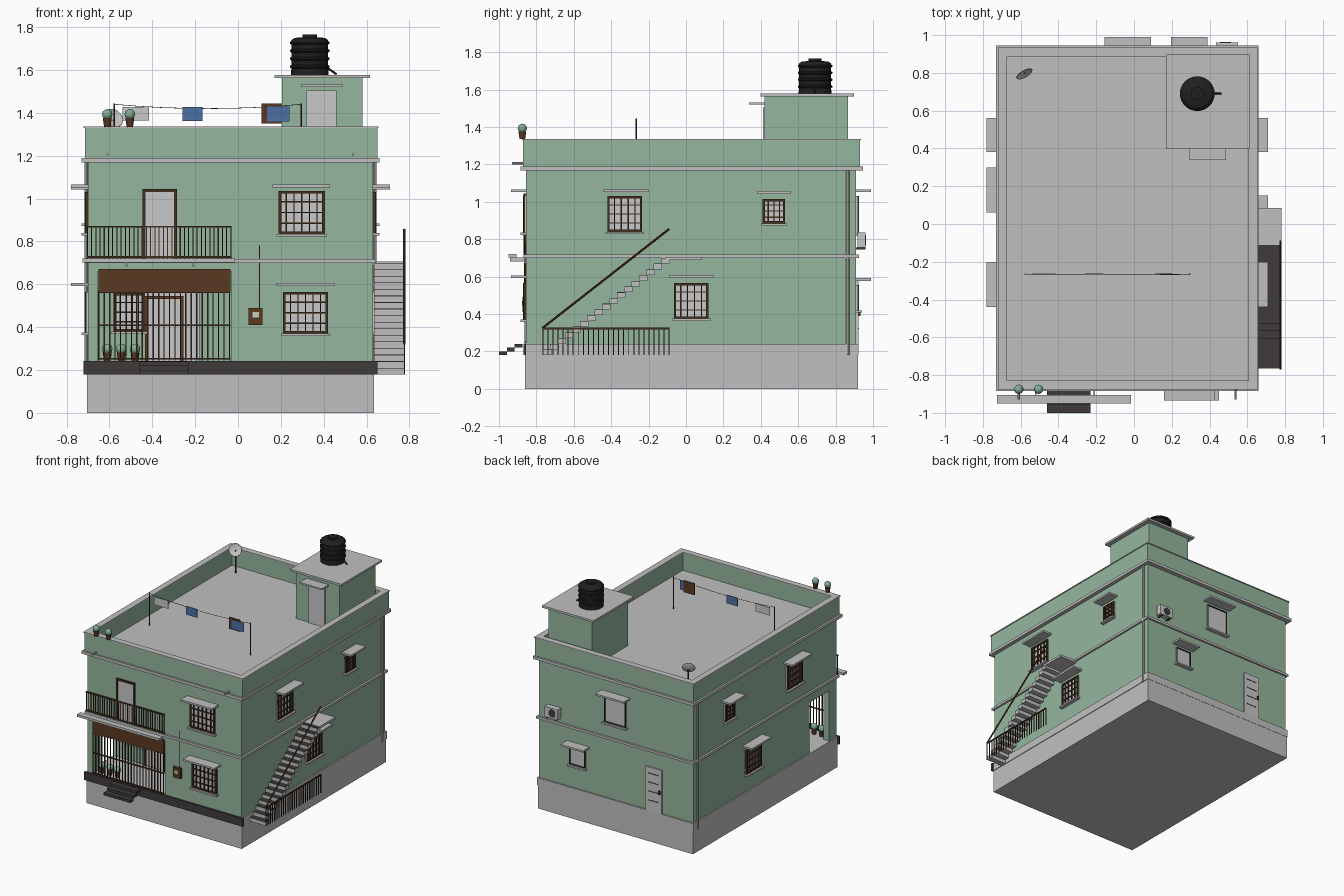
import bpy, bmesh, math
from mathutils import Vector, Matrix

if "Cube" in bpy.data.objects:
    bpy.data.objects.remove(bpy.data.objects["Cube"])


def material(name, r, g, b):
    m = bpy.data.materials.new(name)
    m.use_nodes = True
    m.diffuse_color = (r, g, b, 1)
    m.node_tree.nodes["Principled BSDF"].inputs["Base Color"].default_value = (r, g, b, 1)
    return m


GREEN = material("wall green", .30, .47, .34)
GRAY = material("concrete gray", .53, .53, .53)
WHITE = material("door gray", .58, .58, .58)
DARK = material("dark stone", .05, .044, .044)
BROWN = material("wood brown", .10, .04, .015)
IRON = material("iron brown", .055, .028, .014)
BLACK = material("tank black", .014, .014, .014)
BLUE = material("cloth blue", .07, .16, .36)
LEAF = material("leaf green", .22, .42, .30)

# Wall planes
X0, X1, Y0, Y1, PORCH = -.70, .63, -.855, .91, -.52


def finish(name, bm, mat, smooth=False):
    bmesh.ops.recalc_face_normals(bm, faces=bm.faces)
    me = bpy.data.meshes.new(name)
    bm.to_mesh(me)
    bm.free()
    me.materials.append(mat)
    ob = bpy.data.objects.new(name, me)
    bpy.context.collection.objects.link(ob)
    if smooth:
        bpy.ops.object.select_all(action='DESELECT')
        ob.select_set(True)
        bpy.context.view_layer.objects.active = ob
        bpy.ops.object.shade_smooth_by_angle(angle=math.radians(40))
    return ob


def boxes(name, mat, *items):
    """Each item is x0, x1, y0, y1, z0, z1."""
    bm = bmesh.new()
    for a, b, c, d, e, f in items:
        mid = Vector((a + b, c + d, e + f)) / 2
        size = (abs(b - a), abs(d - c), abs(f - e), 1)
        bmesh.ops.create_cube(bm, size=1, matrix=Matrix.Translation(mid) @ Matrix.Diagonal(size))
    return finish(name, bm, mat)


def rods(name, mat, r, *ends, sides=8):
    bm = bmesh.new()
    for p, q in ends:
        p, q = Vector(p), Vector(q)
        rot = (q - p).to_track_quat('Z', 'Y').to_matrix().to_4x4()
        bmesh.ops.create_cone(bm, cap_ends=True, segments=sides, radius1=r, radius2=r,
                              depth=(q - p).length, matrix=Matrix.Translation((p + q) / 2) @ rot)
    return finish(name, bm, mat, True)


def lathe(name, mat, profile, loc, sides=32, rot=Matrix()):
    bm = bmesh.new()
    vs = [bm.verts.new((r, 0, z)) for r, z in profile]
    es = [bm.edges.new(p) for p in zip(vs, vs[1:])]
    bmesh.ops.spin(bm, geom=vs + es, axis=(0, 0, 1), cent=(0, 0, 0), steps=sides, angle=math.tau)
    bmesh.ops.remove_doubles(bm, verts=bm.verts, dist=.0005)
    bm.transform(Matrix.Translation(loc) @ rot)
    return finish(name, bm, mat, True)


def on(side, u0, u1, d0, d1, z0, z1):
    """Box on a wall: u along the wall, d outwards."""
    if side in ("left", "right"):
        w, s = (X0, -1) if side == "left" else (X1, 1)
        return (w + s * d0, w + s * d1, u0, u1, z0, z1)
    w, s = {"front": (Y0, -1), "back": (Y1, 1), "porch": (PORCH, -1)}[side]
    return (u0, u1, w + s * d0, w + s * d1, z0, z1)


def frame(side, u0, u1, z0, z1, t, d):
    return [on(side, u0, u0 + t, 0, d, z0, z1), on(side, u1 - t, u1, 0, d, z0, z1),
            on(side, u0, u1, 0, d, z1 - t, z1), on(side, u0, u1, 0, d, z0, z0 + t)]


def window(tag, side, u0, u1, z0, z1, bars=5, shade=None):
    boxes(tag + "_pane", WHITE, on(side, u0, u1, 0, .006, z0, z1))
    trim = frame(side, u0, u1, z0, z1, .012 if bars else .006, .015)
    for i in range(1, bars + 1):
        u = u0 + (u1 - u0) * i / (bars + 1)
        trim.append(on(side, u - .003, u + .003, .006, .016, z0, z1))
    for k in (.25, .5, .75) if bars else ():
        z = z0 + (z1 - z0) * k
        trim.append(on(side, u0, u1, .006, .014, z - .003, z + .003))
    boxes(tag + "_grille", IRON if bars else DARK, *trim)
    boxes(tag + "_sill", GRAY, on(side, u0 - .01, u1 + .01, 0, .03, z0 - .012, z0))
    if shade:
        boxes(tag + "_sunshade", GRAY, on(side, shade[0], shade[1], 0, .08, shade[2] - .007, shade[2] + .007))


def ring(name, mat, a, b, c, d, t, z0, z1):
    return boxes(name, mat, (a, b, c, c + t, z0, z1), (a, b, d - t, d, z0, z1),
                 (a, a + t, c + t, d - t, z0, z1), (b - t, b, c + t, d - t, z0, z1))


# Base and walls
boxes("foundation", GRAY, (-.705, .635, -.86, .92, 0, .18), (-.71, .64, -.862, .922, .18, .24))
boxes("front_plinth_band", DARK, (-.72, .65, -.87, -.855, .18, .243))
bm = bmesh.new()
plan = [(X0, Y1), (X0, PORCH), (-.03, PORCH), (-.03, Y0), (X1, Y0), (X1, Y1)]
face = bm.faces.new([bm.verts.new((x, y, .24)) for x, y in plan])
ext = bmesh.ops.extrude_face_region(bm, geom=[face])
bmesh.ops.translate(bm, vec=(0, 0, .46), verts=[v for v in ext["geom"] if isinstance(v, bmesh.types.BMVert)])
finish("lower_walls", bm, GREEN)
boxes("upper_walls", GREEN, (X0, X1, Y0, Y1, .70, 1.175))
boxes("porch_pillar_and_beams", GREEN, (X0, -.655, Y0, -.76, .24, .7),
      (X0, -.655, -.76, PORCH, .63, .7), (-.655, -.03, Y0, -.82, .66, .7))
boxes("floor_band", GRAY, (-.715, .645, -.87, .925, .70, .718))
boxes("cornice", GRAY, (-.73, .66, -.885, .945, 1.168, 1.19))
ring("parapet", GREEN, -.715, .65, -.872, .93, .04, 1.19, 1.33)
ring("parapet_cap", GRAY, -.72, .655, -.877, .935, .048, 1.33, 1.337)
boxes("roof_floor", GRAY, (-.68, .615, -.84, .9, 1.188, 1.194))
rods("drain_pipes", GRAY, .009, *[((x, .865, .18), (x, .865, 1.17)) for x in (X0 - .008, X1 + .008)])
rods("roof_spouts", GRAY, .006, *[((x, -.86, 1.206), (x, -.93, 1.206)) for x in (-.61, .537)])

# Windows on every wall
window("front_upper_window", "front", .19, .405, .835, 1.035, 5, (.16, .43, 1.06))
window("front_lower_window", "front", .21, .42, .37, .565, 5, (.18, .45, .60))
window("porch_window", "porch", -.58, -.435, .38, .56, 4)
for side, c in (("right", -.09), ("left", .06)):
    window(side + "_upper_window", side, -.42, -.235, .84, 1.03, 4, (-.44, -.20, 1.06))
    window(side + "_small_window", side, .41, .53, .885, 1.015, 3, (.38, .56, 1.05))
    window(side + "_lower_window", side, c + .025, c + .21, .375, .565, 4, (c, c + .24, .60))
window("back_upper_window", "back", -.125, .06, .83, 1.03, 0, (-.155, .09, 1.06))
window("back_lower_window", "back", .225, .36, .42, .555, 0, (.195, .39, .585))

# Doors
boxes("balcony_door", WHITE, on("front", -.445, -.285, 0, .008, .72, 1.04))
boxes("balcony_door_frame", IRON, *frame("front", -.445, -.285, .71, 1.045, .014, .014)[:3])
boxes("porch_door", WHITE, on("porch", -.435, -.18, 0, .01, .24, .56))
boxes("porch_door_frame", BROWN, *frame("porch", -.435, -.255, .24, .545, .014, .02)[:3])
boxes("back_door", WHITE, on("back", -.435, -.295, 0, .012, .24, .58))
boxes("back_door_grooves", DARK, *[on("back", -.41, -.32, .011, .014, z, z + .006) for z in (.32, .39, .46, .53)])
boxes("back_door_handle", BROWN, on("back", -.425, -.413, .011, .022, .39, .42))

# Porch blind, grille and balcony railing
boxes("porch_blind", BROWN, (-.65, -.035, -.866, -.852, .565, .672))
N = 24
bars = [(-.65 + .61 * i / N - .003, -.65 + .61 * i / N + .003, -.863, -.857, .245, .57) for i in range(N + 1)]
boxes("porch_grille", IRON, *bars, *[(-.65, -.035, -.864, -.856, z, z + .008) for z in (.248, .405, .56)])
N = 34
bars = [(-.703 + .67 * i / N - .0025, -.703 + .67 * i / N + .0025, -.866, -.861, .718, .87) for i in range(N + 1)]
boxes("balcony_railing", IRON, *bars, *[(-.706, -.03, -.869, -.858, z, z + .009) for z in (.722, .864)])
boxes("balcony_ledge", GRAY, (-.725, -.015, -.95, -.905, .702, .72))
boxes("ledge_brackets", GRAY, *[(x - .004, x + .004, -.94, -.85, .682, .703) for x in (-.52, -.21)])

# Front steps
boxes("front_steps", DARK, *[(-.46, -.23, -1 + i * .042, -.958 + i * .042, .18 + i * .02, .20 + i * .02)
                             for i in range(3)])

# Side staircase
N, rise, run = 17, .0306, .0395
steps = [(-.765 + i * run, .18 + i * rise) for i in range(N)]
boxes("stair_steps", GRAY, *[(.635, .775, y, y + run + .006, z, z + rise - .003) for y, z in steps])
boxes("stair_treads", DARK, *[(.635, .775, y + .002, y + run + .006, z + rise - .003, z + rise) for y, z in steps])
boxes("stair_landing", GRAY, (.63, .78, -.11, .085, .688, .706))
N = 25
ys = [-.765 + .675 * i / N for i in range(N + 1)]
boxes("stair_fence", IRON, *[(.774, .78, y - .0025, y + .0025, .18, .325) for y in ys],
      (.773, .781, -.768, -.088, .318, .327))
rods("stair_handrail", BROWN, .006, ((.776, -.768, .325), (.776, -.09, .855)))

# Electric meter
boxes("meter_box", BROWN, on("front", .05, .115, 0, .02, .41, .49))
boxes("meter_dial", WHITE, on("front", .067, .098, .02, .023, .445, .47))
rods("meter_conduit", IRON, .003, ((.1, -.86, .49), (.1, -.86, .78)))

# Air conditioner
boxes("air_conditioner", WHITE, on("back", .435, .55, .008, .05, .755, .835))
boxes("conditioner_brackets", DARK, *[on("back", x, x + .008, 0, .05, .745, .755) for x in (.45, .527)])
rods("conditioner_fan", DARK, .029, ((.485, .955, .795), (.485, .963, .795)), sides=24)

# Roof stair room
boxes("roof_room", GREEN, (.205, .58, .42, .865, 1.19, 1.565))
boxes("roof_room_slab", GRAY, (.17, .615, .397, .897, 1.562, 1.578))
boxes("roof_room_door", WHITE, (.32, .46, .412, .42, 1.194, 1.505))
boxes("roof_room_canopy", GRAY, (.295, .487, .338, .42, 1.52, 1.532))

# Water tank with ribs
prof = [(0, 0), (.088, 0)]
for k in range(4):
    z = .03 + k * .037
    prof += [(.086, z), (.092, z + .004), (.092, z + .012), (.086, z + .016)]
prof += [(.084, .163), (.07, .172), (.034, .175), (.034, .188), (0, .188)]
lathe("water_tank", BLACK, prof, (.335, .69, 1.578))
rods("tank_pipe", IRON, .005, ((.41, .69, 1.615), (.46, .69, 1.58)))

# Satellite dish
normal = Vector((.46, -.8, .4))
turn = normal.to_track_quat('Z', 'Y').to_matrix().to_4x4()
lathe("satellite_dish", WHITE, [(0, -.012), (.025, -.009), (.048, 0), (.046, .002), (.025, -.006), (0, -.008)],
      (-.58, .795, 1.375), 24, turn)
rods("dish_post", IRON, .004, ((-.58, .80, 1.19), (-.58, .80, 1.37)))

# Clothes line
A, B, y = -.577, .295, -.265
pts = [(A + (B - A) * i / 8, y, 1.44 - .02 * (1 - (i / 4 - 1) ** 2)) for i in range(9)]
rods("line_posts", IRON, .004, *[((x, y, 1.19), (x, y, 1.445)) for x in (A, B)])
rods("clothes_line", IRON, .0015, *zip(pts, pts[1:]), sides=5)
boxes("white_cloth", WHITE, (-.54, -.415, y - .002, y + .002, 1.365, 1.427))
boxes("blue_cloths", BLUE, (-.26, -.165, y - .002, y + .002, 1.362, 1.428),
      (.135, .24, y - .006, y - .002, 1.36, 1.43))
boxes("brown_cloth", BROWN, (.11, .205, y - .001, y + .003, 1.35, 1.443))

# Potted plants
spots = [(-.61, -.875, 1.335), (-.505, -.875, 1.335)] + [(x, -.80, .24) for x in (-.61, -.545, -.48)]
for i, (x, yy, z) in enumerate(spots):
    lathe(f"plant_pot_{i}", BROWN, [(0, 0), (.015, 0), (.021, .042), (0, .042)], (x, yy, z), 12)
    bm = bmesh.new()
    bmesh.ops.create_icosphere(bm, subdivisions=2, radius=.025, matrix=Matrix.Translation((x, yy, z + .058)))
    finish(f"plant_{i}", bm, LEAF, True)
